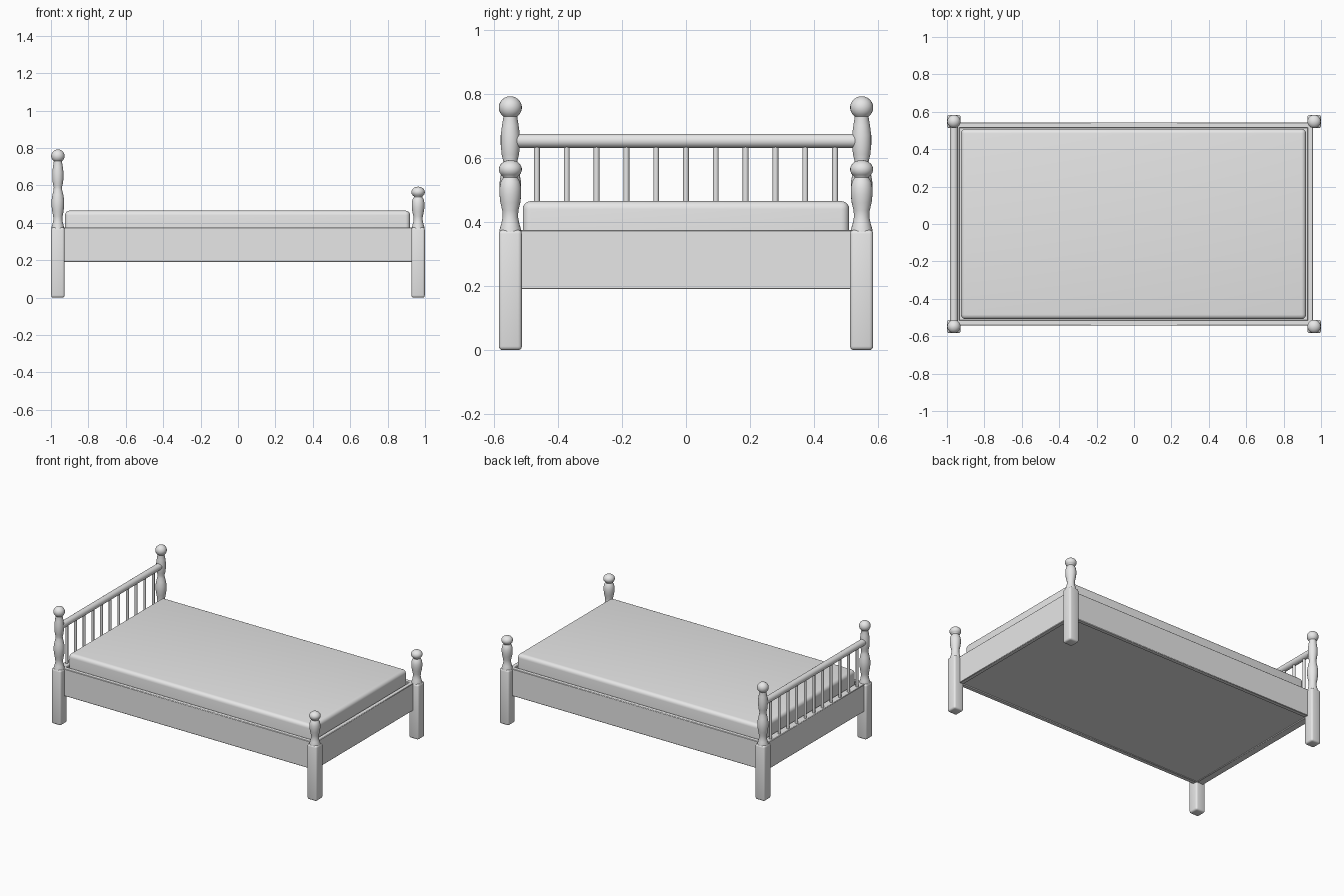
import bpy, bmesh, math

cube = bpy.data.objects.get("Cube")
if cube:
    bpy.data.objects.remove(cube)

GREY = (0.8, 0.8, 0.8, 1)
mat = bpy.data.materials.new("plain_grey")
mat.use_nodes = True
mat.diffuse_color = GREY
mat.node_tree.nodes["Principled BSDF"].inputs["Base Color"].default_value = GREY


def add_object(name, bm, smooth=True):
    mesh = bpy.data.meshes.new(name)
    bmesh.ops.recalc_face_normals(bm, faces=bm.faces)
    bm.to_mesh(mesh)
    bm.free()
    obj = bpy.data.objects.new(name, mesh)
    bpy.context.collection.objects.link(obj)
    mesh.materials.append(mat)
    if smooth:
        bpy.ops.object.select_all(action='DESELECT')
        obj.select_set(True)
        bpy.context.view_layer.objects.active = obj
        bpy.ops.object.shade_smooth_by_angle(angle=math.radians(40))
    return obj


def box(name, low, high, bevel=0, segments=3, pick=lambda e: True):
    """Box between two corners, with chosen edges rounded."""
    bm = bmesh.new()
    bmesh.ops.create_cube(bm, size=1)
    for v in bm.verts:
        v.co = [h if c > 0 else l for c, l, h in zip(v.co, low, high)]
    if bevel:
        edges = [e for e in bm.edges if pick(e)]
        bmesh.ops.bevel(bm, geom=edges, offset=bevel, segments=segments,
                        profile=0.5, affect='EDGES')
    return add_object(name, bm)


def lathe(name, profile, x, y, sides=24):
    """Turn a (radius, height) profile about a vertical axis."""
    bm = bmesh.new()
    rings = []
    for r, z in profile:
        rings.append([bm.verts.new((x + r * math.cos(math.tau * i / sides),
                                    y + r * math.sin(math.tau * i / sides), z))
                      for i in range(sides)])
    for a, b in zip(rings, rings[1:]):
        for i in range(sides):
            j = (i + 1) % sides
            bm.faces.new((a[i], a[j], b[j], b[i]))
    bm.faces.new(rings[0])
    bm.faces.new(rings[-1])
    return add_object(name, bm)


def ball(z, r, h, start):
    """Profile of a rounded finial, from a start angle up to its pole."""
    return [(max(0.001, r * math.cos(a)), z + h * math.sin(a))
            for a in (math.radians(start + (90 - start) * i / 10) for i in range(11))]


# Turned post profiles
neck = [(0.035, 0.36), (0.034, 0.375), (0.028, 0.395), (0.024, 0.415), (0.025, 0.435)]
foot_profile = neck + [(0.031, 0.46), (0.034, 0.485), (0.034, 0.505), (0.03, 0.525),
                       (0.022, 0.538)] + ball(0.564, 0.036, 0.029, -50)
head_profile = neck + [(0.03, 0.46), (0.034, 0.49), (0.034, 0.52), (0.029, 0.55),
                       (0.023, 0.575), (0.022, 0.59), (0.027, 0.61), (0.03, 0.64),
                       (0.03, 0.67), (0.026, 0.7), (0.022, 0.725)] + ball(0.757, 0.036, 0.035, -52)

# Square legs and turned posts at the four corners
PX, PY, HALF = 0.963, 0.548, 0.036
for end, sx, profile in (("head", -1, head_profile), ("foot", 1, foot_profile)):
    for side, sy in (("right", -1), ("left", 1)):
        x, y = sx * PX, sy * PY
        box(f"{end}_{side}_leg", (x - HALF, y - HALF, 0), (x + HALF, y + HALF, 0.375), 0.012)
        lathe(f"{end}_{side}_post", profile, x, y)

# Frame boards
for side, sy in (("right", -1), ("left", 1)):
    ys = sorted((sy * 0.514, sy * 0.544))
    box(f"{side}_side_board", (-PX, ys[0], 0.19), (PX, ys[1], 0.375), 0.003, 1)
box("foot_board", (0.928, -PY, 0.19), (0.958, PY, 0.375), 0.003, 1)
box("head_board", (-0.982, -PY, 0.19), (-0.932, PY, 0.375), 0.003, 1)

# Base panel and mattress with rounded top and corners
box("base_panel", (-0.94, -0.52, 0.195), (0.935, 0.52, 0.36))
box("mattress", (-0.925, -0.509, 0.34), (0.92, 0.509, 0.465), 0.025, 5,
    lambda e: max(v.co.z for v in e.verts) > 0.4)

# Headboard top rail
bm = bmesh.new()
bmesh.ops.create_cone(bm, cap_ends=True, segments=24, radius1=0.022, radius2=0.022,
                      depth=2 * PY)
for v in bm.verts:
    v.co = (v.co.x - PX, v.co.z, v.co.y + 0.653)
add_object("head_rail", bm)

# Headboard spindles
for i in range(11):
    lathe(f"spindle_{i + 1}", [(0.009, 0.36), (0.009, 0.65)], -PX, (i - 5) * 0.093, 12)
